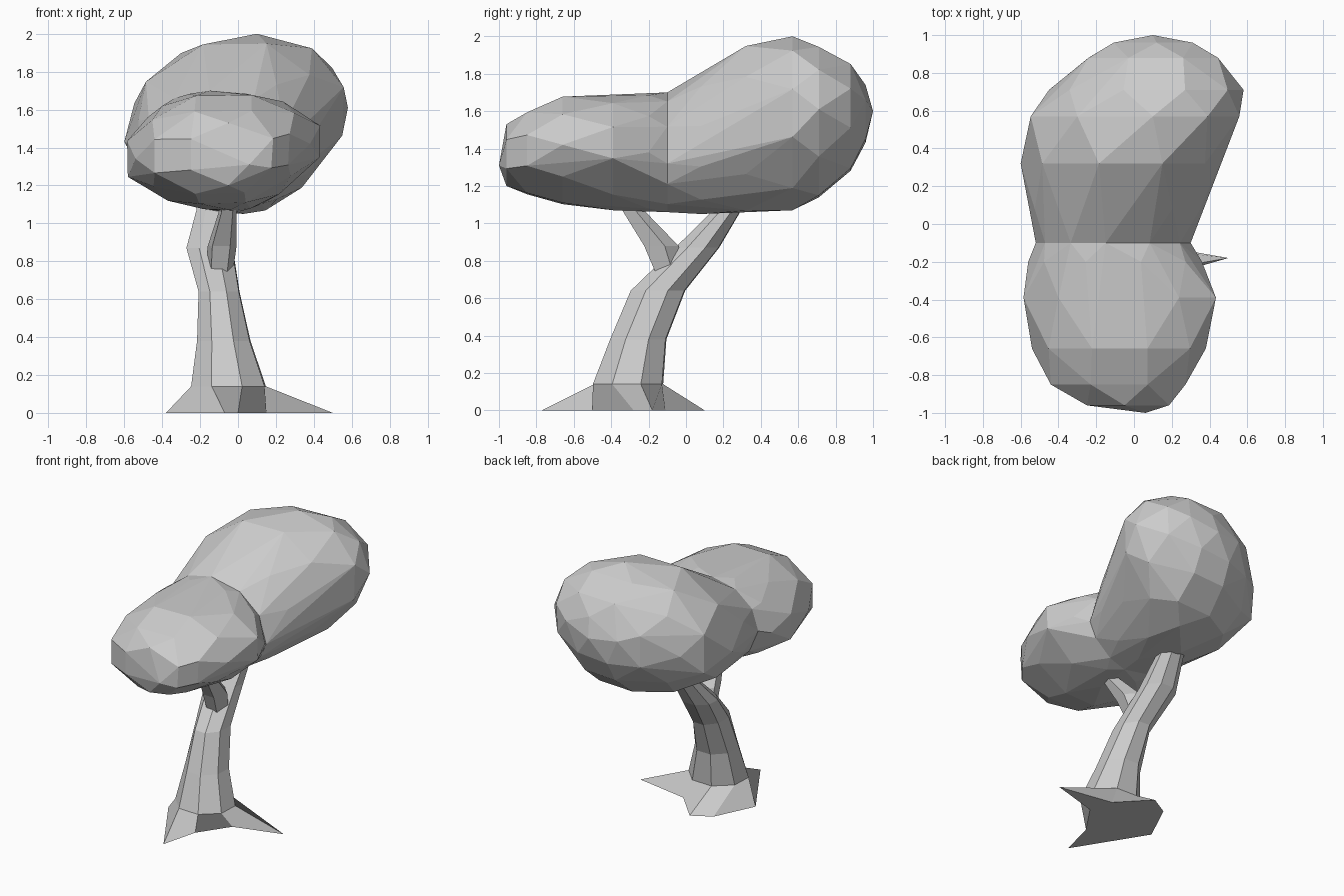
import bpy, bmesh, math

if "Cube" in bpy.data.objects:
    bpy.data.objects.remove(bpy.data.objects["Cube"])


def finish(bm, name):
    bmesh.ops.recalc_face_normals(bm, faces=bm.faces[:])
    mesh = bpy.data.meshes.new(name)
    bm.to_mesh(mesh)
    bm.free()
    ob = bpy.data.objects.new(name, mesh)
    bpy.context.collection.objects.link(ob)
    return ob


def loft(name, rings):
    """Skin a stack of equal-length rings with flat caps."""
    bm = bmesh.new()
    loops = [[bm.verts.new(p) for p in ring] for ring in rings]
    n = len(loops[0])
    for a, b in zip(loops, loops[1:]):
        for k in range(n):
            j = (k + 1) % n
            bm.faces.new((a[k], a[j], b[j], b[k]))
    bm.faces.new(loops[0])
    bm.faces.new(loops[-1])
    return finish(bm, name)


def ellipse(z, cx, cy, rx, ry, n, offset):
    return [(cx + rx * math.cos(offset + math.tau * k / n),
             cy + ry * math.sin(offset + math.tau * k / n), z) for k in range(n)]


def canopy_ring(n, offset, y, xl, zl, xt, zt, xr, zr, xb, zb):
    """Cross-section through its left, top, right and bottom points."""
    ring = []
    for k in range(n):
        t = math.tau * (k + offset) / n
        c, s = math.cos(t), math.sin(t)
        sx, sz = (xr, zr) if c >= 0 else (xl, zl)
        tx, tz = (xt, zt) if s >= 0 else (xb, zb)
        # fullness per quadrant: the lower right is flattest
        e = (0.95 if c >= 0 else 1.0) if s >= 0 else (1.25 if c >= 0 else 1.03)
        c, s = abs(c) ** e, abs(s) ** e
        ring.append((tx + (sx - tx) * c, y, sz + (tz - sz) * s))
    return ring


# Canopy: two convex faceted lobes that meet in one shared waist ring
waist = (12, 0, -.10, -.52, 1.40, -.15, 1.70, .30, 1.32, .00, 1.06)
front_lobe = [
    (6, .5, -.96, -.28, 1.36, -.05, 1.53, .22, 1.36, -.05, 1.20),
    (8, .5, -.85, -.47, 1.34, -.08, 1.61, .30, 1.38, -.08, 1.14),
    (10, 0, -.66, -.54, 1.34, -.08, 1.69, .38, 1.42, -.06, 1.09),
    (10, .5, -.39, -.61, 1.32, -.10, 1.69, .46, 1.43, -.04, 1.07),
    (10, 0, -.20, -.56, 1.36, -.12, 1.70, .36, 1.38, -.02, 1.06),
]
back_lobe = [
    (10, .5, .08, -.55, 1.42, -.05, 1.81, .37, 1.38, .03, 1.05),
    (10, 0, .32, -.60, 1.43, .00, 1.97, .46, 1.50, .05, 1.04),
    (10, .5, .57, -.58, 1.47, .10, 2.00, .58, 1.58, .08, 1.07),
    (10, 0, .71, -.45, 1.50, .12, 1.96, .58, 1.61, .10, 1.12),
    (8, .5, .88, -.27, 1.53, .12, 1.87, .47, 1.62, .10, 1.26),
    (5, .25, .96, -.12, 1.56, .12, 1.74, .32, 1.62, .10, 1.40),
]


def lobe(bm, sections, tip):
    points = [p for s in sections + [waist] for p in canopy_ring(*s)] + [tip]
    verts = [bm.verts.new(p) for p in points]
    bmesh.ops.convex_hull(bm, input=verts)


canopy = bmesh.new()
for sections, tip in ((front_lobe, (.06, -1.0, 1.31)), (back_lobe, (.1, 1.0, 1.6))):
    part = bmesh.new()
    lobe(part, sections, tip)
    inner = [f for f in part.faces if all(abs(v.co.y - waist[2]) < 1e-4 for v in f.verts)]
    bmesh.ops.delete(part, geom=inner, context='FACES')
    loose = [v for v in part.verts if not v.link_faces]
    bmesh.ops.delete(part, geom=loose, context='VERTS')
    mesh = bpy.data.meshes.new("lobe")
    part.to_mesh(mesh)
    part.free()
    canopy.from_mesh(mesh)
    bpy.data.meshes.remove(mesh)
bmesh.ops.remove_doubles(canopy, verts=canopy.verts[:], dist=.001)
bmesh.ops.dissolve_limit(canopy, angle_limit=math.radians(4),
                         verts=canopy.verts[:], edges=canopy.edges[:])
finish(canopy, "canopy")

# Trunk: root outline on the ground, then leaning octagonal rings
roots = [(.5, -.18), (.1, -.11), (-.1, .1), (-.24, .02),
         (-.38, -.27), (-.07, -.77), (.0, -.5), (.15, -.28)]
trunk = [[(x, y, 0) for x, y in roots]]
for ring in [(.14, -.05, -.31, .21, .20), (.38, -.075, -.255, .15, .16),
             (.64, -.10, -.15, .115, .155), (.87, -.15, .06, .13, .125),
             (1.07, -.13, .22, .095, .08), (1.25, -.12, .34, .09, .08)]:
    trunk.append(ellipse(*ring, 8, math.radians(20)))
loft("trunk", trunk)

# Forward branch
loft("branch", [ellipse(*r, 5, math.radians(15)) for r in
                [(.70, -.10, -.08, .07, .08), (.88, -.085, -.14, .08, .10),
                 (1.06, -.055, -.28, .05, .065), (1.22, -.05, -.38, .05, .06)]])
